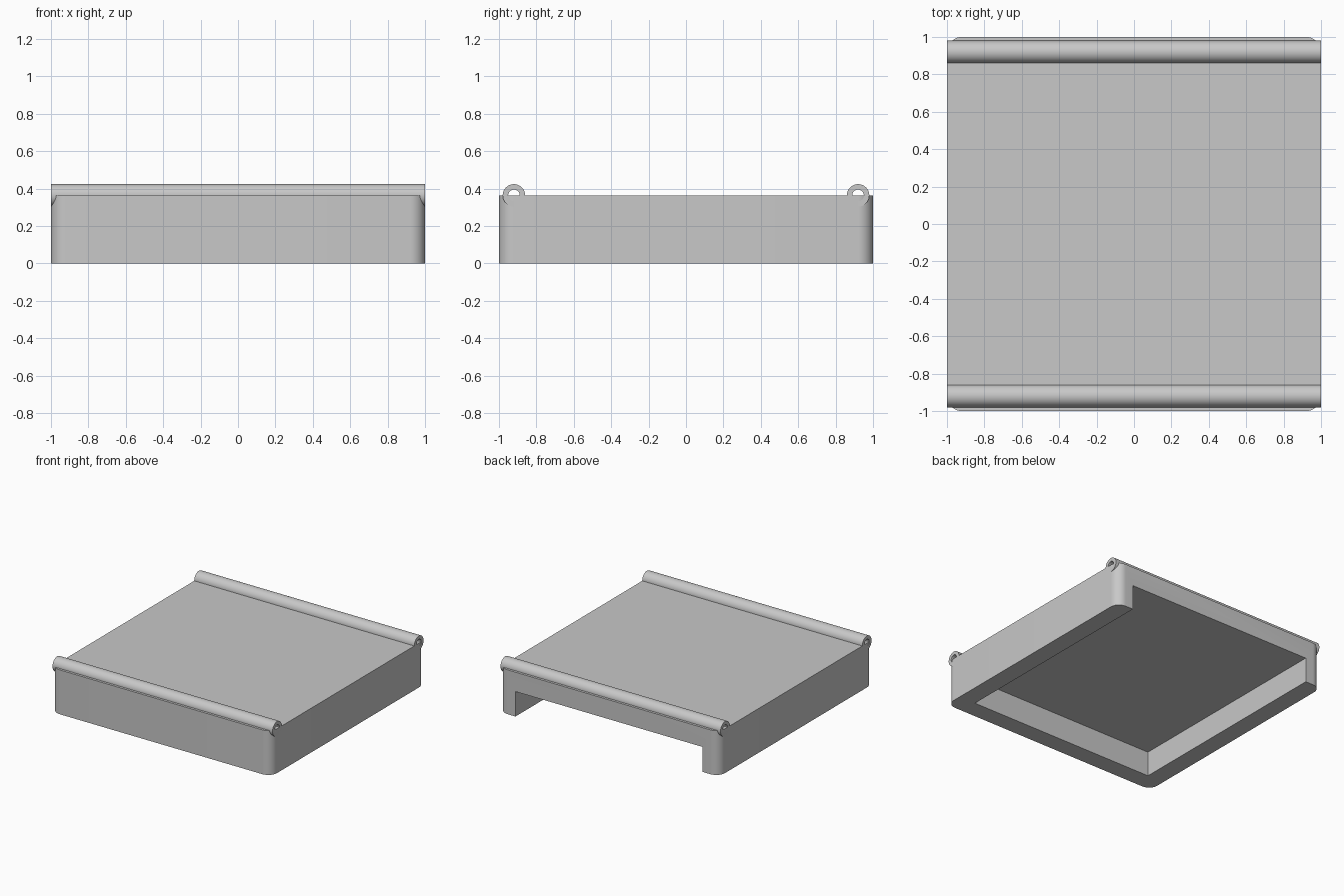
import bpy, bmesh, math
from mathutils import Matrix, Vector

if "Cube" in bpy.data.objects:
    bpy.data.objects.remove(bpy.data.objects["Cube"], do_unlink=True)

HEIGHT = 0.364          # tray height, also the level of the tube axes
CORNER = 0.08           # radius of the upright corners
WALL = 0.15
CAVITY = 0.205          # depth of the recess underneath
TUBE_OUT, TUBE_IN = 0.06, 0.031

grey = bpy.data.materials.new("light grey")
grey.use_nodes = True
colour = (0.58, 0.58, 0.58, 1)
grey.diffuse_color = colour
grey.node_tree.nodes["Principled BSDF"].inputs["Base Color"].default_value = colour


def make_object(name, bm):
    bmesh.ops.recalc_face_normals(bm, faces=bm.faces)
    mesh = bpy.data.meshes.new(name)
    bm.to_mesh(mesh)
    bm.free()
    mesh.materials.append(grey)
    obj = bpy.data.objects.new(name, mesh)
    bpy.context.collection.objects.link(obj)
    return obj


def activate(obj):
    bpy.ops.object.select_all(action='DESELECT')
    obj.select_set(True)
    bpy.context.view_layer.objects.active = obj


def smooth(obj):
    activate(obj)
    bpy.ops.object.shade_smooth_by_angle(angle=math.radians(30))


def box(low, high):
    low, high = Vector(low), Vector(high)
    bm = bmesh.new()
    place = Matrix.Translation((low + high) / 2) @ Matrix.Diagonal((*(high - low), 1))
    bmesh.ops.create_cube(bm, size=1, matrix=place)
    return bm


# Block with rounded upright corners
bm = box((-1, -1, 0), (1, 1, HEIGHT))
upright = [e for e in bm.edges if abs(e.verts[0].co.z - e.verts[1].co.z) > 0.1]
bmesh.ops.bevel(bm, geom=upright, offset=CORNER, segments=12, profile=0.5,
                affect='EDGES')
body = make_object("body", bm)

# Recess underneath, running out through the back wall
inner = 1 - WALL
cutter = make_object("recess_cutter",
                     box((-inner, -inner, -0.2), (inner, 1.2, CAVITY)))
cutter.hide_render = True
cut = body.modifiers.new("recess", 'BOOLEAN')
cut.operation = 'DIFFERENCE'
cut.solver = 'EXACT'
cut.object = cutter
activate(body)
bpy.ops.object.modifier_apply(modifier=cut.name)
bpy.data.objects.remove(cutter, do_unlink=True)
smooth(body)


# Hollow tubes along the front and back top edges
def tube(name, y):
    bm = bmesh.new()
    section = [(-1, TUBE_IN), (1, TUBE_IN), (1, TUBE_OUT), (-1, TUBE_OUT)]
    verts = [bm.verts.new((x, y, HEIGHT + r)) for x, r in section]
    edges = [bm.edges.new((verts[i], verts[i - 1])) for i in range(4)]
    bmesh.ops.spin(bm, geom=verts + edges, cent=(0, y, HEIGHT), axis=(1, 0, 0),
                   angle=math.tau, steps=48)
    bmesh.ops.remove_doubles(bm, verts=bm.verts, dist=0.0005)
    smooth(make_object(name, bm))


for name, side in (("front_tube", -1), ("back_tube", 1)):
    tube(name, side * (1 - CORNER))
